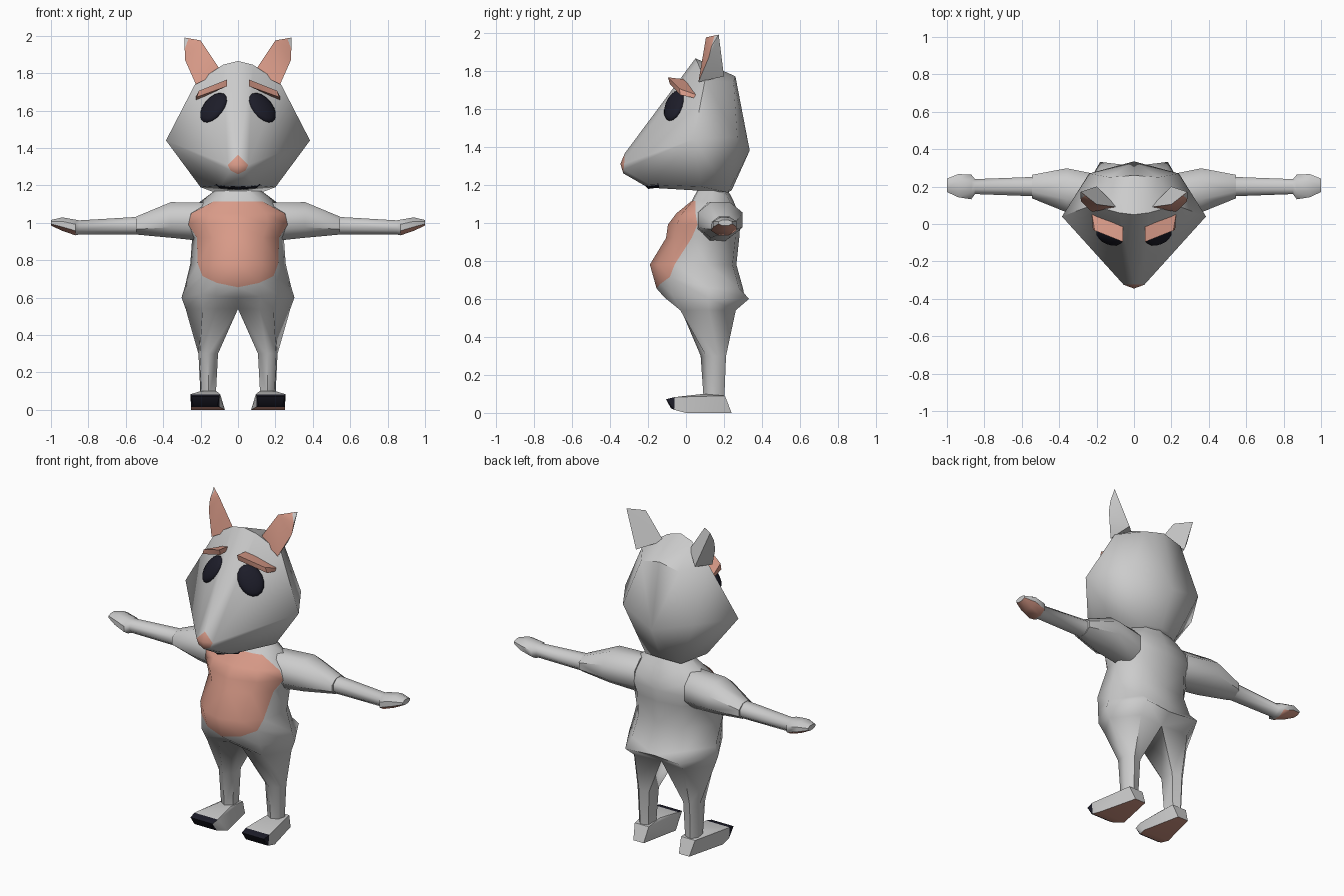
import bpy, bmesh, math
from mathutils import Vector, Matrix
from mathutils.bvhtree import BVHTree

if "Cube" in bpy.data.objects:
    bpy.data.objects.remove(bpy.data.objects["Cube"])


def material(name, rgb):
    m = bpy.data.materials.new(name)
    m.diffuse_color = (*rgb, 1)
    m.use_nodes = True
    m.node_tree.nodes["Principled BSDF"].inputs["Base Color"].default_value = m.diffuse_color
    return m


GREY = material("fur grey", (0.6, 0.6, 0.6))
PINK = material("skin pink", (0.70, 0.33, 0.25))
DARK = material("near black", (0.012, 0.012, 0.022))
MATS = [GREY, PINK, DARK]


def finish(bm, name, rule=None, mirror=True, angle=50):
    """Turn a bmesh into a shaded object; rule(face) gives the colour index."""
    bmesh.ops.recalc_face_normals(bm, faces=bm.faces)
    bm.normal_update()
    for f in bm.faces:
        f.smooth = True
        if rule:
            f.material_index = rule(f)
    me = bpy.data.meshes.new(name)
    bm.to_mesh(me)
    bm.free()
    for m in MATS:
        me.materials.append(m)
    me.set_sharp_from_angle(angle=math.radians(angle))
    ob = bpy.data.objects.new(name, me)
    bpy.context.collection.objects.link(ob)
    if mirror:
        mod = ob.modifiers.new("Mirror", 'MIRROR')
        mod.use_clip = True
        mod.merge_threshold = 0.001
    return ob


def hull(points, both=False):
    bm = bmesh.new()
    pts = list(points)
    if both:
        pts += [(-x, y, z) for x, y, z in points if x > 0]
    for p in pts:
        bm.verts.new(p)
    bmesh.ops.convex_hull(bm, input=bm.verts[:])
    bmesh.ops.delete(bm, geom=[v for v in bm.verts if not v.link_faces], context='VERTS')
    return bm


def all_y_below(f, y):
    return all(v.co.y < y for v in f.verts)


# head: faceted wedge running forward to a pink nose
head_points = [
    (0, -.345, 1.31), (0, -.322, 1.365), (.055, -.325, 1.31), (.04, -.328, 1.28), (0, -.33, 1.26),
    (.385, .04, 1.44), (.225, .1, 1.75), (.08, .06, 1.845), (0, .05, 1.865),
    (0, .26, 1.77), (.13, .25, 1.74), (.24, .27, 1.45), (0, .335, 1.38),
    (.2, .08, 1.19), (.09, -.19, 1.2), (0, -.2, 1.185), (.12, .22, 1.16), (0, .24, 1.17)]
bm = hull(head_points, both=True)
bm.normal_update()
surface = BVHTree.FromBMesh(bm)
finish(bm, "head", lambda f: 1 if all_y_below(f, -.3) else 0, mirror=False)

# eyes: flattened ellipsoids laid on the face surface
hit, normal, _, _ = surface.ray_cast(Vector((.13, -2, 1.615)), Vector((0, 1, 0)))
side = Vector((0, 0, 1)).cross(normal).normalized()
up = normal.cross(side)
basis = Matrix((side, up, normal)).transposed().to_4x4()
bm = bmesh.new()
bmesh.ops.create_uvsphere(bm, u_segments=16, v_segments=10, radius=1)
shape = Matrix.Rotation(math.radians(25), 4, 'Z') @ Matrix.Diagonal((.07, .094, .03, 1))
bmesh.ops.transform(bm, matrix=Matrix.Translation(hit) @ basis @ shape, verts=bm.verts)
finish(bm, "eyes", lambda f: 2)

# eyebrows: slanted slabs jutting from the forehead
brow = [(.06, -.095, 1.765), (.06, -.085, 1.73), (.06, .03, 1.75), (.06, .03, 1.73),
        (.21, -.035, 1.705), (.22, -.03, 1.672), (.225, .05, 1.675), (.225, .05, 1.655)]
finish(hull(brow), "eyebrows", lambda f: 1, angle=30)

# mouth: dark sliver under the snout
mouth = [(.12, -.145, 1.207), (.06, -.205, 1.205), (0, -.222, 1.2), (0, -.2, 1.178), (.1, -.14, 1.185)]
finish(hull(mouth, both=True), "mouth", lambda f: 2, mirror=False)

# ears: pink inside, grey back and tips
ear = [(.09, .09, 1.81), (.2, .105, 1.975), (.265, .15, 1.982), (.285, .135, 1.93), (.285, .172, 1.99),
       (.283, .12, 1.87), (.225, .065, 1.74), (.2, .2, 1.77), (.23, .16, 1.88)]
finish(hull(ear), "ears",
       lambda f: 1 if f.normal.y < -.3 and f.calc_center_median().x < .262 else 0, angle=40)

# body half: z, front y, bib edge x, bib edge y, half width, side y, back y, bib edge rise
torso = [
    (1.19, .07, .06, .08, .10, .14, .21, 0),
    (1.115, .03, .13, .05, .20, .15, .25, 0),
    (1.05, -.05, .25, .05, .27, .15, .275, 0),
    (.99, -.095, .265, .06, .28, .16, .285, 0),
    (.92, -.105, .22, .03, .245, .16, .28, 0),
    (.78, -.19, .215, -.06, .255, .11, .265, 0),
    (.655, -.155, .19, -.085, .285, .12, .30, .06),
    (.60, -.09, .20, -.07, .302, .12, .31, .02),
    (.54, .02, .19, -.03, .28, .12, .24, 0)]
bm = bmesh.new()
rings = []
for z, yf, xc, yc, w, ys, yb, rise in torso:
    cheek = 0.03 if z < .64 else 0
    pts = [(0, yf, z), (xc * .6, yf + (yc - yf) * .3 - cheek, z + rise * .4), (xc, yc, z + rise),
           (w, ys, z), (w * .6, yb - .02 + 2 * cheek * (z < .62) * .7, z), (0, yb, z)]
    rings.append([bm.verts.new(p) for p in pts])
# legs: centre x, centre y, z, radii
for cx, cy, z, rx, ry in [(.157, .145, .30, .058, .068), (.158, .148, .07, .045, .055)]:
    rings.append([bm.verts.new((cx + rx * math.cos(math.radians(a)), cy + ry * math.sin(math.radians(a)), z))
                  for a in (-150, -90, -35, 20, 75, 135)])
for i, (a, b) in enumerate(zip(rings, rings[1:])):
    for j in range(5):
        f = bm.faces.new((a[j], a[j + 1], b[j + 1], b[j]))
        if 1 <= i < 6 and j < 2:
            f.material_index = 1
    if i >= len(torso) - 1:
        bm.faces.new((a[5], a[0], b[0], b[5]))
finish(bm, "body_and_legs", lambda f: f.material_index, angle=60)

# feet: pink soles and dark claws
foot = [(.12, .24, 0), (.19, .24, 0), (.11, .205, .09), (.205, .205, .09), (.115, .09, .1), (.2, .09, .1),
        (.07, .0, 0), (.25, .0, 0), (.095, -.06, .083), (.255, -.06, .083), (.1, -.062, .016), (.25, -.062, .016),
        (.1, -.105, .072), (.25, -.105, .072), (.11, -.08, .025), (.24, -.08, .025)]


def foot_colour(f):
    if all_y_below(f, -.05):
        return 2
    return 1 if f.normal.z < -.7 else 0


finish(hull(foot), "feet", foot_colour, angle=40)


# arms: x, centre y, centre z, radii; flared sleeve, thin forearm, wedge hand
def arm(name, sections, sides=8):
    bm = bmesh.new()
    loops = []
    for x, y, z, ry, rz in sections:
        angles = [2 * math.pi * (k + .5) / sides for k in range(sides)]
        loops.append([bm.verts.new((x, y + 1.08 * ry * math.cos(t), z + 1.08 * rz * math.sin(t))) for t in angles])
    for a, b in zip(loops, loops[1:]):
        for k in range(sides):
            n = (k + 1) % sides
            bm.faces.new((a[k], a[n], b[n], b[k]))
    bm.faces.new(loops[0])
    bm.faces.new(loops[-1])
    finish(bm, name,
           lambda f: 1 if f.normal.z < -.5 and f.calc_center_median().x > .87 else 0)


arm("upper_arms", [(.17, .16, 1.005, .1, .105), (.36, .18, 1.015, .118, .095), (.545, .2, .985, .063, .048)])
arm("forearms_and_hands", [(.53, .2, .985, .052, .047), (.85, .2, .975, .04, .038), (.87, .198, .975, .066, .042),
                           (.94, .205, .993, .062, .036), (1.0, .207, 1.0, .036, .015)])
